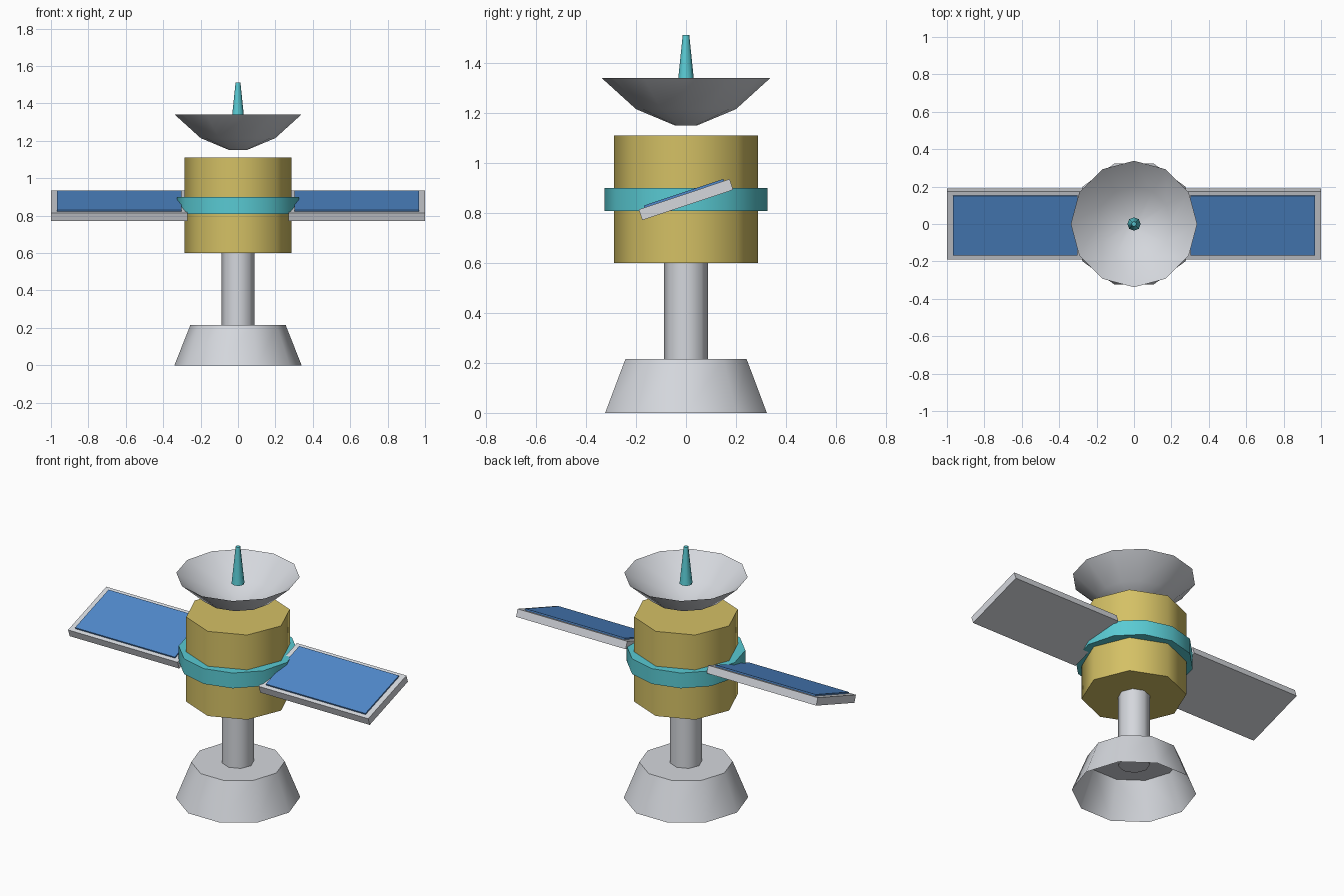
import bpy, bmesh
from math import sin, cos, tau, radians
from mathutils import Matrix

cube = bpy.data.objects.get("Cube")
if cube:
    bpy.data.objects.remove(cube, do_unlink=True)


def material(name, rgb):
    m = bpy.data.materials.new(name)
    m.use_nodes = True
    m.diffuse_color = (*rgb, 1)
    m.node_tree.nodes["Principled BSDF"].inputs["Base Color"].default_value = (*rgb, 1)
    return m


grey = material("light_grey", (0.66, 0.68, 0.72))
gold = material("gold", (0.66, 0.53, 0.13))
teal = material("teal", (0.10, 0.59, 0.65))
blue = material("panel_blue", (0.08, 0.25, 0.60))


def finish(name, bm, mat, smooth=True):
    mesh = bpy.data.meshes.new(name)
    bm.to_mesh(mesh)
    bm.free()
    mesh.materials.append(mat)
    ob = bpy.data.objects.new(name, mesh)
    bpy.context.collection.objects.link(ob)
    if smooth:
        bpy.ops.object.select_all(action='DESELECT')
        ob.select_set(True)
        bpy.context.view_layer.objects.active = ob
        bpy.ops.object.shade_smooth_by_angle(angle=radians(50))
    return ob


def turned(name, mat, sides, profile, bottom=True, top=True):
    """Stack rings of (radius, height) into a faceted turned part."""
    bm = bmesh.new()
    rings = [[bm.verts.new((r * cos(tau * i / sides), r * sin(tau * i / sides), z))
              for i in range(sides)] for r, z in profile]
    for low, high in zip(rings, rings[1:]):
        for i in range(sides):
            j = (i + 1) % sides
            bm.faces.new((low[i], low[j], high[j], high[i]))
    if bottom:
        bm.faces.new(rings[0][::-1])
    if top:
        bm.faces.new(rings[-1])
    return finish(name, bm, mat)


# Hollow foot, mast and main body
turned("base", grey, 10, [(0.34, 0), (0.255, 0.215)], bottom=False)
turned("mast", grey, 8, [(0.088, 0.17), (0.088, 0.62)])
turned("body", gold, 8, [(0.287, 0.6), (0.287, 1.11)])
turned("body_ring", teal, 12, [(0.325, 0.808), (0.325, 0.9)])

# Open dish and its feed spike
turned("dish", grey, 12, [(0.045, 1.15), (0.2, 1.215), (0.338, 1.34)], top=False)
turned("dish_spike", teal, 8, [(0.036, 1.29), (0.013, 1.512)])

# Tilted solar wings, one on each side
TILT = Matrix.Translation((0, 0, 0.853)) @ Matrix.Rotation(radians(18.5), 4, 'X')


def slab(name, mat, side, x0, x1, width, z0, z1):
    bm = bmesh.new()
    place = Matrix.Translation((side * (x0 + x1) / 2, 0, (z0 + z1) / 2))
    size = Matrix.Diagonal((x1 - x0, width, z1 - z0, 1))
    bmesh.ops.create_cube(bm, size=1, matrix=TILT @ place @ size)
    return finish(name, bm, mat, smooth=False)


for label, side in (("left", 1), ("right", -1)):
    slab(label + "_wing_frame", grey, side, 0.27, 1.0, 0.383, -0.0225, 0.0225)
    slab(label + "_solar_panel", blue, side, 0.303, 0.967, 0.336, 0.0225, 0.031)
